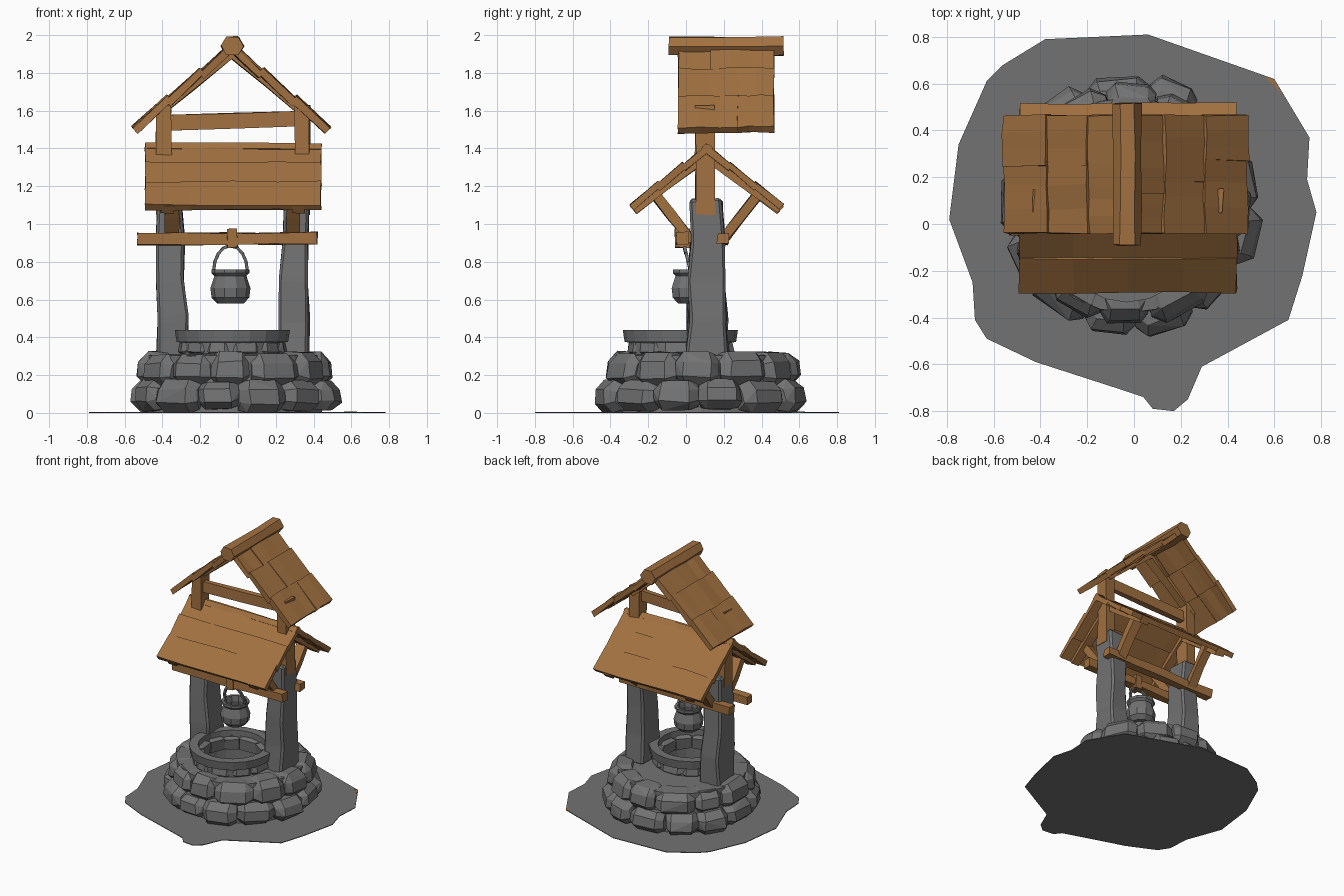
import bpy, bmesh, math, random
from mathutils import Vector as V

rng = random.Random(7)
cube = bpy.data.objects.get("Cube")
if cube:
    bpy.data.objects.remove(cube)


def material(name, rgb):
    m = bpy.data.materials.new(name)
    m.use_nodes = True
    m.diffuse_color = (*rgb, 1)
    m.node_tree.nodes["Principled BSDF"].inputs["Base Color"].default_value = (*rgb, 1)
    return m


STONE = material("grey stone", (0.17, 0.17, 0.17))
WOOD = material("brown wood", (0.36, 0.165, 0.052))


def finish(bm, name, mat):
    bmesh.ops.recalc_face_normals(bm, faces=bm.faces)
    mesh = bpy.data.meshes.new(name)
    bm.to_mesh(mesh)
    bm.free()
    mesh.materials.append(mat)
    obj = bpy.data.objects.new(name, mesh)
    bpy.context.collection.objects.link(obj)
    return obj


def loft(bm, rings, caps=True):
    loops = [[bm.verts.new(p) for p in ring] for ring in rings]
    for a, b in zip(loops, loops[1:]):
        for i in range(len(a)):
            j = (i + 1) % len(a)
            bm.faces.new((a[i], a[j], b[j], b[i]))
    if caps:
        bm.faces.new(loops[0])
        bm.faces.new(loops[-1])


def wobble(amount):
    return V([rng.uniform(-amount, amount) for _ in range(3)])


def beam(bm, start, end, w, h, up=(0, 0, 1), cuts=2, rough=0.005, taper=1):
    """Hand-hewn bar from start to end, w across and h along up."""
    start, end = V(start), V(end)
    d = (end - start).normalized()
    side = d.cross(V(up)).normalized()
    top = side.cross(d)
    rings = []
    for i in range(cuts + 1):
        t = i / cuts
        s = 1 + (taper - 1) * t
        c = start.lerp(end, t)
        rings.append([c + side * (u * w * s / 2) + top * (v * h * s / 2) + wobble(rough)
                      for u, v in ((-1, -1), (1, -1), (1, 1), (-1, 1))])
    loft(bm, rings)


def circle(c, r, z, n):
    return [(c[0] + r * math.cos(math.tau * i / n), c[1] + r * math.sin(math.tau * i / n), z)
            for i in range(n)]


def lathe(name, c, profile, n, mat):
    bm = bmesh.new()
    loft(bm, [circle(c, r, z, n) for r, z in profile])
    return finish(bm, name, mat)


def stone_tier(name, c, n, r_in, r_out, z0, z1, phase, rough):
    """Ring of rounded, faceted stones, each the hull of a few jittered points."""
    bm = bmesh.new()
    edges = [(i + phase + rng.uniform(-0.15, 0.15)) / n * math.tau for i in range(n)]
    edges.append(edges[0] + math.tau)
    for a0, a1 in zip(edges, edges[1:]):
        verts = []
        low = z0 + rng.uniform(0, rough)
        high = z1 - rng.uniform(0, rough)
        bulge = rng.uniform(-rough, rough / 3)
        for t, back in ((0.01, 0.09), (0.2, 0.02), (0.8, 0.02), (0.99, 0.09)):
            a = a0 + (a1 - a0) * t
            edge = back * r_out
            for r, f in ((r_in, 0), (r_out - edge - 0.05, 0), (r_out - edge, 0.28),
                         (r_out - edge - 0.01, 0.72), (r_out - edge - 0.06, 1), (r_in, 1)):
                z = low + (high - low) * f
                if t in (0.01, 0.99):
                    z = low + (high - low) * (0.1 + 0.8 * f)
                p = V((c[0] + (r + bulge) * math.cos(a), c[1] + (r + bulge) * math.sin(a), z))
                p += wobble(rough / 3)
                p.z = max(p.z, 0.002)
                verts.append(bm.verts.new(p))
        res = bmesh.ops.convex_hull(bm, input=verts)
        junk = {g for g in res["geom_interior"] + res["geom_unused"]
                if isinstance(g, bmesh.types.BMVert)}
        bmesh.ops.delete(bm, geom=list(junk), context="VERTS")
    bmesh.ops.dissolve_limit(bm, angle_limit=math.radians(9), verts=bm.verts, edges=bm.edges)
    return finish(bm, name, STONE)


# Ground slab with a ragged outline
outline = [(-.38, .79), (.06, .81), (.6, .62), (.75, .37), (.74, .19), (.78, .05), (.72, -.22),
           (.66, -.41), (.29, -.61), (.23, -.75), (.17, -.8), (.08, -.79), (.04, -.74),
           (-.08, -.7), (-.42, -.59), (-.63, -.49), (-.68, -.41), (-.69, -.25), (-.79, .02),
           (-.75, .34), (-.63, .61), (-.56, .68)]
bm = bmesh.new()
loft(bm, [[(x, y, z) for x, y in outline] for z in (0, 0.005)])
finish(bm, "ground", STONE)
bm = bmesh.new()
loft(bm, [[(x, y, z) for x, y in ((.56, .63), (.6, .62), (.63, .56))] for z in (0.003, 0.007)])
finish(bm, "ground_chip", WOOD)

# Stone base and inner well ring
BASE, WELL = (-0.025, 0.08), (-0.03, -0.03)
bm = bmesh.new()
loft(bm, [circle(c, r, z, 24) for c, r, z in (
    (BASE, .47, .004), (BASE, .46, .305), (WELL, .27, .31), (WELL, .27, .4),
    (WELL, .24, .4), (WELL, .24, .03))])
finish(bm, "base_core", STONE)
stone_tier("lower_stones", BASE, 13, 0.42, 0.585, 0, 0.18, 0, 0.022)
stone_tier("upper_stones", BASE, 12, 0.36, 0.535, 0.13, 0.325, 0.5, 0.018)
stone_tier("well_ring_stones", WELL, 11, 0.25, 0.295, 0.29, 0.40, 0.3, 0.008)
bm = bmesh.new()
loft(bm, [circle(WELL, r, z, 20) for r, z in (
    (.24, .37), (.295, .375), (.305, .44), (.24, .44), (.24, .37))], caps=False)
finish(bm, "well_rim", STONE)

# Stone pillars, timber uprights, braces and rafters on each side
for side, x in (("right", -0.35), ("left", 0.295)):
    s = math.copysign(1, x)
    bm = bmesh.new()
    beam(bm, (x - 0.005 * s, 0.115, 0.29), (x + 0.012 * s, 0.105, 1.13), 0.165, 0.215,
         up=(0, 1, 0), cuts=4, rough=0.012, taper=0.8)
    bmesh.ops.bevel(bm, geom=bm.edges[:], offset=0.014, segments=1, affect="EDGES")
    finish(bm, side + "_pillar", STONE)
    bm = bmesh.new()
    ux = x + 0.045 * s
    beam(bm, (ux, 0.1, 1.05), (ux, 0.1, 1.63), 0.08, 0.1, up=(0, 1, 0))
    finish(bm, side + "_upright", WOOD)
    for end, d in (("front", -1), ("back", 1)):
        bm = bmesh.new()
        beam(bm, (x, 0.11 + 0.08 * d, 0.91), (x, 0.11 + 0.29 * d, 1.18), 0.07, 0.05)
        finish(bm, f"{side}_{end}_brace", WOOD)
        bm = bmesh.new()
        beam(bm, (ux - .02 * s, 0.11, 1.365), (ux - .02 * s, 0.11 + 0.39 * d, 1.075), 0.07, 0.05)
        finish(bm, f"{side}_{end}_rafter", WOOD)


def roof(name, place, apex, run, drop, l0, l1, thick, split):
    """Two slopes of overlapping planks; place maps (across, along, z) to x, y, z."""
    for side, s in (("low", -1), ("high", 1)):
        slope = V((run * s, 0, -drop))
        normal = V((drop * s, 0, run)).normalized()
        top = V((apex[0], 0, apex[1])) - normal * thick * 0.75
        for i in range(3):
            mid = top + slope * (i + 0.5) / 3
            tilt = normal + slope.normalized() * 0.06
            width = slope.length / 3 + 0.02
            cut = l0 + (l1 - l0) * rng.uniform(0.35, 0.65)
            spans = ((l0, cut + .01), (cut - .01, l1)) if split else ((l0, l1),)
            bm = bmesh.new()
            for k, (a, b) in enumerate(spans):
                lift = normal * 0.006 * k
                beam(bm, place(mid + lift + V((0, a, 0))), place(mid + lift + V((0, b, 0))),
                     width, thick, up=place(tilt), cuts=4 - split, rough=0.005)
            finish(bm, f"{name}_{side}_plank_{i + 1}", WOOD)


# Lower roof runs side to side, upper roof runs front to back
roof("lower_roof", lambda p: V((p.y, p.x, p.z)), (0.11, 1.425), 0.405, 0.305,
     -0.49, 0.44, 0.035, False)
roof("upper_roof", lambda p: V(p), (-0.035, 1.965), 0.525, 0.435, -0.04, 0.465, 0.04, True)
for side, s in (("right", -1), ("left", 1)):
    bm = bmesh.new()
    beam(bm, (-0.035, 0.12, 1.9), (-0.035 + 0.4 * s, 0.12, 1.575), 0.07, 0.04)
    finish(bm, side + "_upper_rafter", WOOD)

# Ridge beam, tie board and the two axle bars
bm = bmesh.new()
loft(bm, [[V((-0.03 + 0.062 * math.cos(a), y, 1.942 + 0.057 * math.sin(a))) + wobble(0.004)
           for a in [math.tau * (i + 0.5) / 6 + 0.5 for i in range(6)]]
          for y in (-0.09, 0.1, 0.3, 0.515)])
finish(bm, "ridge_beam", WOOD)
bm = bmesh.new()
beam(bm, (-0.4, 0.1, 1.535), (0.34, 0.1, 1.56), 0.04, 0.08, rough=0.003)
finish(bm, "tie_board", WOOD)
for name, y in (("front_bar", -0.02), ("back_bar", 0.195)):
    bm = bmesh.new()
    beam(bm, (-0.53, y, 0.92), (0.42, y, 0.925), 0.06, 0.06, cuts=4)
    finish(bm, name, WOOD)
bm = bmesh.new()
beam(bm, (-0.055, -0.02, 0.925), (-0.005, -0.02, 0.925), 0.085, 0.1, cuts=1)
finish(bm, "bar_collar", WOOD)

# Hanging bucket with its handle
POT = (-0.04, 0.025)
lathe("bucket", POT, [(.07, .58), (.1, .61), (.106, .66), (.085, .725), (.1, .74), (.1, .76),
                      (.08, .76), (.075, .72), (.09, .65), (.06, .61)], 10, STONE)
bm = bmesh.new()
arc = [V((POT[0] - 0.09 * math.cos(a), POT[1] - 0.035 * math.sin(a), 0.745 + 0.14 * math.sin(a)))
       for a in [math.pi * i / 8 for i in range(9)]]
for p, q in zip(arc, arc[1:]):
    beam(bm, p, q, 0.016, 0.016, up=(0, 1, 0), cuts=1, rough=0.001)
finish(bm, "bucket_handle", STONE)
